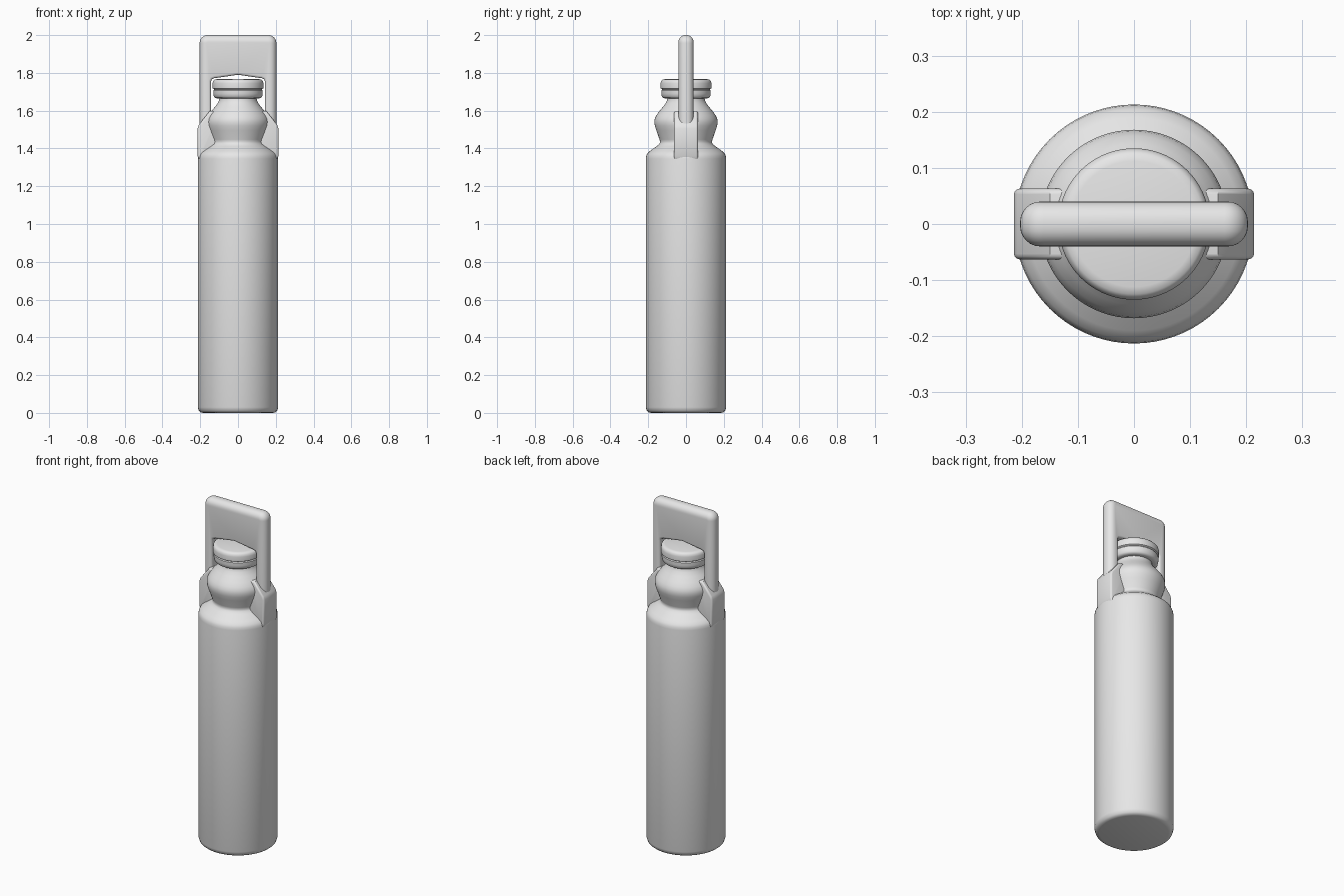
import bpy, bmesh, math

if "Cube" in bpy.data.objects:
    bpy.data.objects.remove(bpy.data.objects["Cube"])

grey = bpy.data.materials.new("light grey")
grey.diffuse_color = (0.8, 0.8, 0.8, 1)
grey.use_nodes = True
grey.node_tree.nodes["Principled BSDF"].inputs["Base Color"].default_value = grey.diffuse_color


def finish(name, bm, angle=35):
    bmesh.ops.recalc_face_normals(bm, faces=bm.faces)
    me = bpy.data.meshes.new(name)
    bm.to_mesh(me)
    bm.free()
    me.materials.append(grey)
    ob = bpy.data.objects.new(name, me)
    bpy.context.collection.objects.link(ob)
    bpy.ops.object.select_all(action='DESELECT')
    ob.select_set(True)
    bpy.context.view_layer.objects.active = ob
    bpy.ops.object.shade_smooth_by_angle(angle=math.radians(angle))
    return ob


def lathe(name, profile, sides=72):
    """Revolve (radius, z) points, which start and end on the axis."""
    bm = bmesh.new()
    vs = [bm.verts.new((r, 0, z)) for r, z in profile]
    es = [bm.edges.new(p) for p in zip(vs, vs[1:])]
    bmesh.ops.spin(bm, geom=vs + es, cent=(0, 0, 0), axis=(0, 0, 1),
                   angle=math.tau, steps=sides, use_merge=True)
    bmesh.ops.remove_doubles(bm, verts=bm.verts, dist=1e-5)
    return finish(name, bm)


def slab(name, points, half, bevel_rule, angle=35):
    """Extrude an (x, z) outline through y, rounding rims by bevel_rule."""
    bm = bmesh.new()
    f = bm.faces.new([bm.verts.new((x, -half, z)) for x, z in points])
    out = bmesh.ops.extrude_face_region(bm, geom=[f])
    for v in out['geom']:
        if isinstance(v, bmesh.types.BMVert):
            v.co.y = half
    bm.normal_update()
    for offset, segs, test in bevel_rule:
        rim = [e for e in bm.edges
               if abs(e.verts[0].co.y - e.verts[1].co.y) < 1e-5
               and abs(abs(e.verts[0].co.y) - half) < 1e-5
               and e.calc_face_angle(0) > 1.2
               and test(e.verts[0].co, e.verts[1].co)]
        bmesh.ops.bevel(bm, geom=rim, offset=offset, segments=segs,
                        profile=0.5, affect='EDGES', clamp_overlap=True)
    return finish(name, bm, angle)


# body with shoulder, waist, bulge and neck
lathe("bottle_body", [
    (0, 0), (0.185, 0), (0.197, 0.003), (0.207, 0.011), (0.213, 0.03),
    (0.213, 1.345), (0.211, 1.36), (0.205, 1.373), (0.19, 1.387),
    (0.155, 1.412), (0.141, 1.424), (0.137, 1.435), (0.14, 1.447),
    (0.157, 1.495), (0.165, 1.52), (0.168, 1.54), (0.165, 1.558),
    (0.157, 1.575), (0.143, 1.595), (0.122, 1.62), (0.107, 1.64),
    (0.1, 1.655), (0.098, 1.675), (0, 1.675)])

# cap with a groove above its tamper ring
lathe("cap", [
    (0, 1.665), (0.112, 1.665), (0.122, 1.668), (0.128, 1.675),
    (0.131, 1.69), (0.131, 1.708), (0.126, 1.713), (0.134, 1.718),
    (0.135, 1.745), (0.132, 1.757), (0.125, 1.764), (0.112, 1.767),
    (0, 1.767)])

# carrying handle: rounded top corners, opening with a shallow peak
w, r = 0.203, 0.042
arc = [(w - r + r * math.cos(t * math.pi / 16),
        2 - r + r * math.sin(t * math.pi / 16)) for t in range(9)]
right = [(0, 1.79), (0.125, 1.772), (0.138, 1.767), (0.143, 1.755),
         (0.143, 1.5), (w, 1.5)] + arc
left = [(-x, z) for x, z in reversed(right[1:])]


def is_outer(a, b):
    return (min(abs(a.x), abs(b.x)) > 0.15 and a.x * b.x > 0) or \
        min(a.z, b.z) > 1.95


def is_inner(a, b):
    return max(abs(a.x), abs(b.x)) < 0.15 and max(a.z, b.z) < 1.8


slab("handle", right + left, 0.04,
     [(0.036, 6, is_outer), (0.012, 3, is_inner)])

# lugs that join the handle to the shoulder
for side, name in ((1, "right_lug"), (-1, "left_lug")):
    outline = [(0.09, 1.34), (0.205, 1.34), (0.214, 1.36), (0.214, 1.505),
               (0.208, 1.525), (0.15, 1.598), (0.09, 1.6)]
    slab(name, [(side * x, z) for x, z in outline], 0.063,
         [(0.01, 3, lambda a, b: True)])
